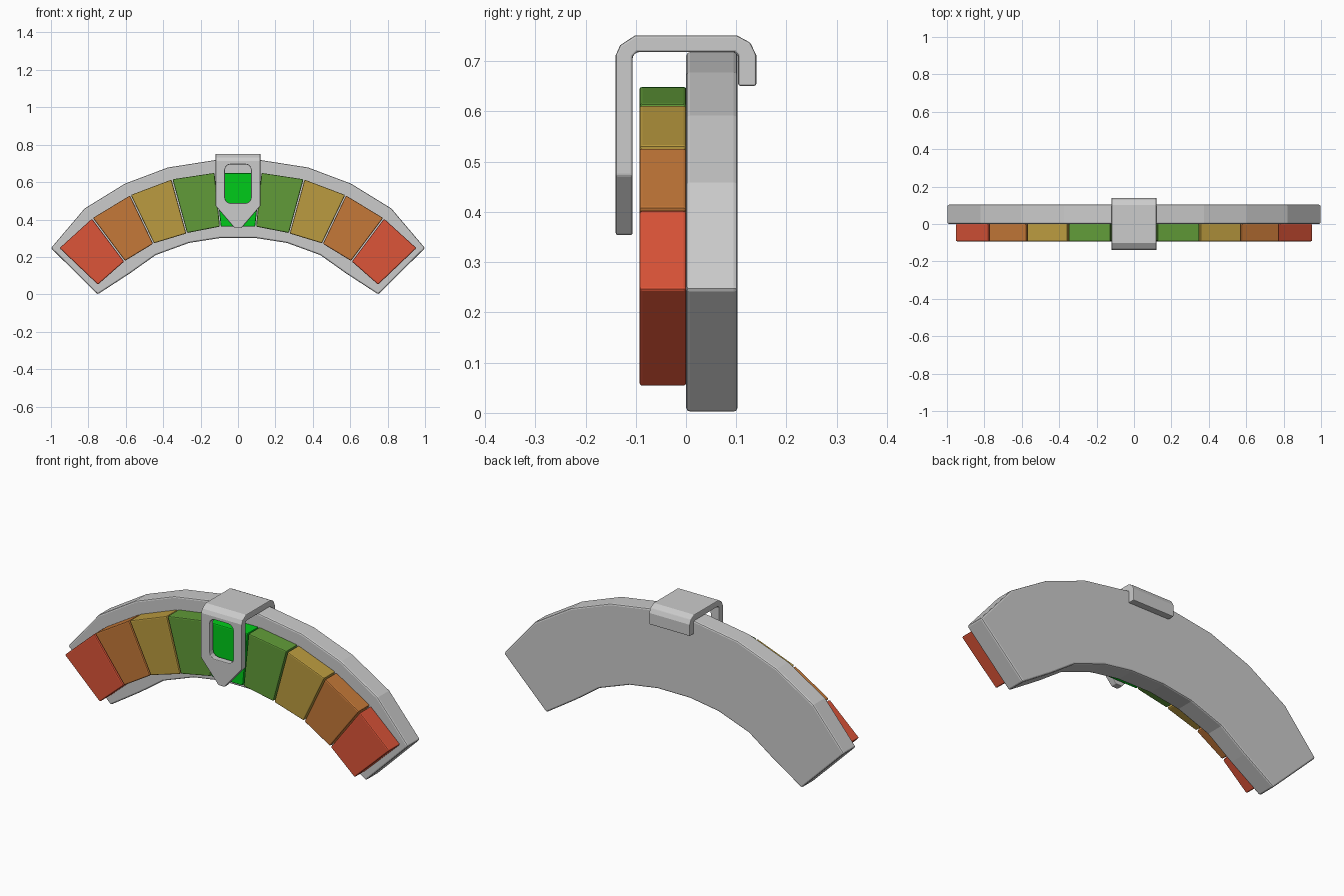
import bpy, bmesh, math

if "Cube" in bpy.data.objects:
    bpy.data.objects.remove(bpy.data.objects["Cube"])


def prism(name, pts, lo, hi, axis='Y', color=None, bevel=0.0):
    """Extrude a closed outline: (x, z) points along Y, or (y, z) points along X."""
    bm = bmesh.new()
    place = (lambda a, b: (a, lo, b)) if axis == 'Y' else (lambda a, b: (lo, a, b))
    face = bm.faces.new([bm.verts.new(place(a, b)) for a, b in pts])
    ext = bmesh.ops.extrude_face_region(bm, geom=[face])
    d = hi - lo
    bmesh.ops.translate(bm, verts=[v for v in ext['geom'] if isinstance(v, bmesh.types.BMVert)],
                        vec=(0, d, 0) if axis == 'Y' else (d, 0, 0))
    bmesh.ops.recalc_face_normals(bm, faces=bm.faces)
    me = bpy.data.meshes.new(name)
    bm.to_mesh(me)
    bm.free()
    ob = bpy.data.objects.new(name, me)
    bpy.context.collection.objects.link(ob)
    if color:
        mat = bpy.data.materials.get(color[0]) or bpy.data.materials.new(color[0])
        mat.diffuse_color = (*color[1], 1)
        mat.use_nodes = True
        mat.node_tree.nodes["Principled BSDF"].inputs["Base Color"].default_value = mat.diffuse_color
        me.materials.append(mat)
    if bevel:
        add_bevel(ob, bevel)
    return ob


def add_bevel(ob, width):
    m = ob.modifiers.new("edge_bevel", 'BEVEL')
    m.width, m.segments = width, 2
    m.limit_method, m.angle_limit = 'ANGLE', math.radians(35)


def boolean(ob, cutter, op):
    m = ob.modifiers.new(op.lower(), 'BOOLEAN')
    m.object, m.operation, m.solver = cutter, op, 'EXACT'
    cutter.hide_render = True
    cutter.hide_set(True)


def mirrored(pts):
    return [(-x, z) for x, z in reversed(pts)]


# Arched back plate
outer = [(-1.0, .247), (-.82, .459), (-.604, .592), (-.375, .678), (-.12, .718)]
inner = [(-.095, .301), (-.262, .275), (-.44, .21), (-.578, .112), (-.75, 0)]
prism("back_plate", outer + mirrored(outer) + mirrored(inner) + inner, 0, .103, bevel=.008)

# Coloured gauge segments, mirrored left and right
red, orange = ("red", (.72, .09, .04)), ("orange", (.56, .19, .04))
yellow, green = ("yellow", (.50, .33, .05)), ("green", (.12, .33, .04))
bright = ("bright_green", (0, .6, .01))
segments = [
    ("red_segment", red, [(-.954, .247), (-.781, .404), (-.609, .175), (-.749, .052)]),
    ("orange_segment", orange, [(-.776, .408), (-.578, .528), (-.454, .27), (-.604, .179)]),
    ("yellow_segment", yellow, [(-.573, .531), (-.356, .613), (-.277, .325), (-.449, .273)]),
    ("green_segment", green, [(-.350, .615), (-.126, .649), (-.097, .362), (-.272, .328)]),
]
for name, col, pts in segments:
    prism(name + "_left", pts, -.093, .001, color=col, bevel=.006)
    prism(name + "_right", mirrored(pts), -.093, .001, color=col, bevel=.006)
prism("centre_segment", [(-.121, .649), (.121, .649), (.092, .362), (-.092, .362)],
      -.093, .001, color=bright, bevel=.006)

# Sliding pointer: hooked side profile, trimmed to a pointed front outline
side = [(-.14, .33), (-.14, .712), (-.131, .732), (-.102, .751), (.102, .751), (.128, .737),
        (.14, .712), (.14, .651), (.104, .651), (.104, .712), (.098, .718), (-.098, .718),
        (-.106, .71), (-.106, .33)]
pointer = prism("pointer_clip", side, -.15, .15, axis='X')
tip = [(-.12, .8), (-.12, .473), (-.018, .354)]
boolean(pointer, prism("outline_cutter", tip + mirrored(tip), -.3, .3), 'INTERSECT')

# Rounded window through the pointer front
r, window = .03, []
for cx, cz, start in ((.04, .665, 0), (-.04, .665, 90), (-.04, .517, 180), (.04, .517, 270)):
    for i in range(4):
        a = math.radians(start + i * 30)
        window.append((cx + r * math.cos(a), cz + r * math.sin(a)))
boolean(pointer, prism("window_cutter", window, -.2, -.05), 'DIFFERENCE')
add_bevel(pointer, .004)
